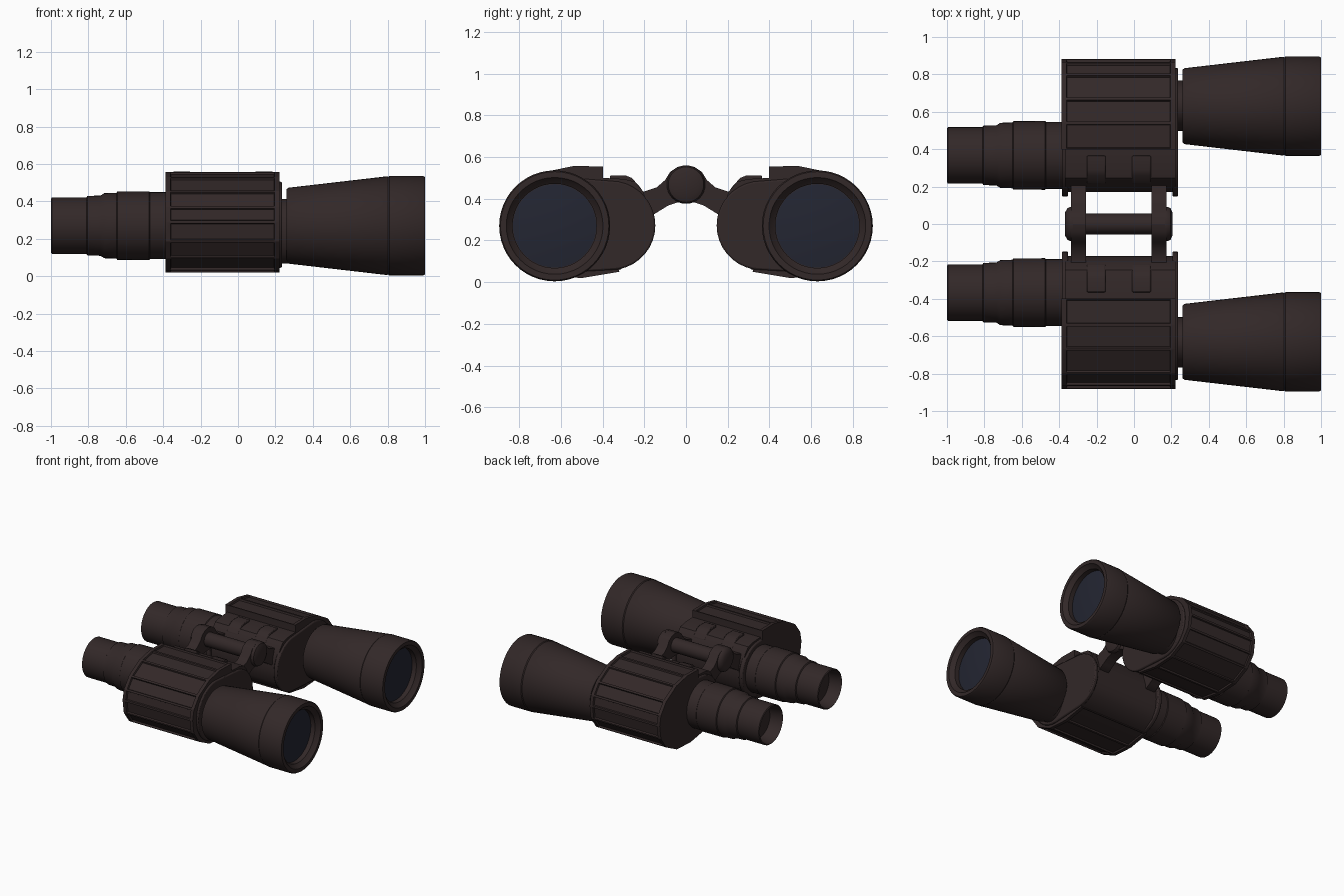
import bpy, bmesh, math

if "Cube" in bpy.data.objects:
    bpy.data.objects.remove(bpy.data.objects["Cube"])


def material(name, rgb):
    m = bpy.data.materials.new(name)
    m.diffuse_color = (*rgb, 1)
    m.use_nodes = True
    m.node_tree.nodes["Principled BSDF"].inputs["Base Color"].default_value = m.diffuse_color
    return m


BROWN = material("dark brown", (0.032, 0.021, 0.021))
BLUE = material("lens blue", (0.017, 0.019, 0.032))


def finish(bm, name, mat=BROWN, mirror=True, bevel=0.0, angle=35):
    bmesh.ops.recalc_face_normals(bm, faces=bm.faces)
    me = bpy.data.meshes.new(name)
    bm.to_mesh(me)
    bm.free()
    ob = bpy.data.objects.new(name, me)
    bpy.context.collection.objects.link(ob)
    me.materials.append(mat)
    bpy.ops.object.select_all(action='DESELECT')
    ob.select_set(True)
    bpy.context.view_layer.objects.active = ob
    bpy.ops.object.shade_smooth_by_angle(angle=math.radians(angle))
    if bevel:
        b = ob.modifiers.new("bevel", 'BEVEL')
        b.width, b.segments, b.limit_method = bevel, 2, 'ANGLE'
    if mirror:
        mod = ob.modifiers.new("mirror", 'MIRROR')
        mod.use_axis = (False, True, False)
        mod.use_clip = False
        mod.use_mirror_merge = False
    return ob


def lathe(name, profile, cy, cz, n=40, mat=BROWN, mirror=True, sy=1.0):
    """Revolve (x, radius) pairs around an axis parallel to x."""
    bm = bmesh.new()
    rings = []
    for x, r in profile:
        if r == 0:
            rings.append([bm.verts.new((x, cy, cz))] * n)
        else:
            rings.append([bm.verts.new((x, cy + sy * r * math.cos(2 * math.pi * i / n),
                                        cz + r * math.sin(2 * math.pi * i / n))) for i in range(n)])
    for a, b in zip(rings, rings[1:]):
        for i in range(n):
            j = (i + 1) % n
            vs = list(dict.fromkeys([a[i], a[j], b[j], b[i]]))
            if len(vs) > 2:
                bm.faces.new(vs)
    return finish(bm, name, mat, mirror)


def prism(pts, x0, x1):
    """Extrude a (y, z) outline along x; returns bmesh and its side faces."""
    bm = bmesh.new()
    a = [bm.verts.new((x0, y, z)) for y, z in pts]
    b = [bm.verts.new((x1, y, z)) for y, z in pts]
    bm.faces.new(a)
    bm.faces.new(b[::-1])
    n = len(pts)
    sides = [bm.faces.new((a[i], b[i], b[(i + 1) % n], a[(i + 1) % n])) for i in range(n)]
    bmesh.ops.recalc_face_normals(bm, faces=bm.faces)
    return bm, sides


def hull(c0, r0, c1, r1, n=18):
    """Outline around an inner and an outer circle."""
    pts = []
    for (cy, cz), r, start in ((c0, r0, 90), (c1, r1, -90)):
        for i in range(n + 1):
            t = math.radians(start + 180 * i / n)
            pts.append((cy + r * math.cos(t), cz + r * math.sin(t)))
    return pts


# objective barrels with recessed front lenses
lathe("objective_barrel", [(0.26, 0), (0.26, 0.195), (0.27, 0.203), (0.797, 0.264), (0.803, 0.261),
                           (0.81, 0.266), (0.99, 0.266), (1.0, 0.26), (1.0, 0.232), (0.99, 0.225),
                           (0.97, 0.202), (0.93, 0.202), (0.93, 0)], 0.63, 0.27, 48)
lathe("objective_lens", [(0.928, 0), (0.928, 0.2), (0.935, 0.2), (0.945, 0.12), (0.949, 0)],
      0.63, 0.27, 48, BLUE)
lathe("barrel_neck", [(0.2, 0), (0.2, 0.173), (0.28, 0.173), (0.28, 0)], 0.633, 0.24, 40, sy=0.78)

# stepped eyepieces with hollow cups
lathe("eyepiece", [(-0.9, 0), (-0.9, 0.125), (-0.99, 0.138), (-1.0, 0.143), (-0.995, 0.151),
                   (-0.81, 0.151), (-0.805, 0.159), (-0.735, 0.161), (-0.715, 0.174), (-0.65, 0.176),
                   (-0.645, 0.183), (-0.475, 0.184), (-0.47, 0.179), (-0.37, 0.179), (-0.37, 0)],
      0.367, 0.27)

# inner prism housing
core = [(0.5, 0.5), (0.397, 0.5), (0.3, 0.495), (0.245, 0.482), (0.205, 0.435), (0.178, 0.35),
        (0.172, 0.26), (0.185, 0.18), (0.22, 0.12), (0.316, 0.06), (0.5, 0.035), (0.7, 0.07),
        (0.8, 0.2), (0.8, 0.35), (0.7, 0.46)]
bm, _ = prism(core, -0.37, 0.222)
finish(bm, "prism_housing")

# ribbed outer cover: wide facets get sunken panels, leaving raised ribs
cover = [(0.397, 0.555), (0.54, 0.557), (0.67, 0.53), (0.80, 0.455), (0.865, 0.37), (0.881, 0.29),
         (0.865, 0.185), (0.80, 0.095), (0.67, 0.03), (0.5, 0.02), (0.32, 0.05), (0.397, 0.3)]
bm, sides = prism(cover, -0.388, 0.222)
panels = sides[:10]
# shrink each panel and sink it a little
bmesh.ops.inset_individual(bm, faces=panels, thickness=0.011, depth=0.0)
for f in panels:
    for v in f.verts:
        v.co.x += 0.018 if v.co.x < 0 else -0.018
bmesh.ops.inset_individual(bm, faces=panels, thickness=0.006, depth=-0.012)
finish(bm, "ribbed_cover", angle=20)

# end plates closing the housing
for name, x0, x1 in (("rear_end_plate", -0.386, -0.352), ("front_end_plate", 0.205, 0.236)):
    bm, _ = prism(hull((0.36, 0.272), 0.213, (0.605, 0.275), 0.23), x0, x1)
    finish(bm, name, bevel=0.008)

# hinge arms and lugs on the housing
arm = [(0, 0.56), (0.04, 0.553), (0.075, 0.53), (0.1, 0.49), (0.14, 0.455), (0.2, 0.435),
       (0.25, 0.44), (0.25, 0.31), (0.17, 0.315), (0.13, 0.34), (0.085, 0.368), (0.04, 0.383), (0, 0.385)]
for name, x0, x1 in (("rear_hinge_arm", -0.337, -0.257), ("front_hinge_arm", 0.093, 0.175)):
    bm, _ = prism(arm, x0, x1)
    finish(bm, name)
lug = [(0.215, 0.4), (0.215, 0.45), (0.26, 0.5), (0.29, 0.512), (0.365, 0.512), (0.365, 0.4)]
for name, x0 in (("rear_lug", -0.252), ("front_lug", -0.01)):
    bm, _ = prism(lug, x0, x0 + 0.1)
    finish(bm, name, bevel=0.006)

# central hinge axle with end caps
lathe("hinge_axle", [(-0.37, 0), (-0.37, 0.06), (-0.355, 0.085), (-0.34, 0.092), (-0.325, 0.092),
                     (-0.325, 0.055), (0.165, 0.055), (0.165, 0.092), (0.18, 0.092), (0.195, 0.085),
                     (0.206, 0.06), (0.206, 0)], 0, 0.468, 32, mirror=False)
